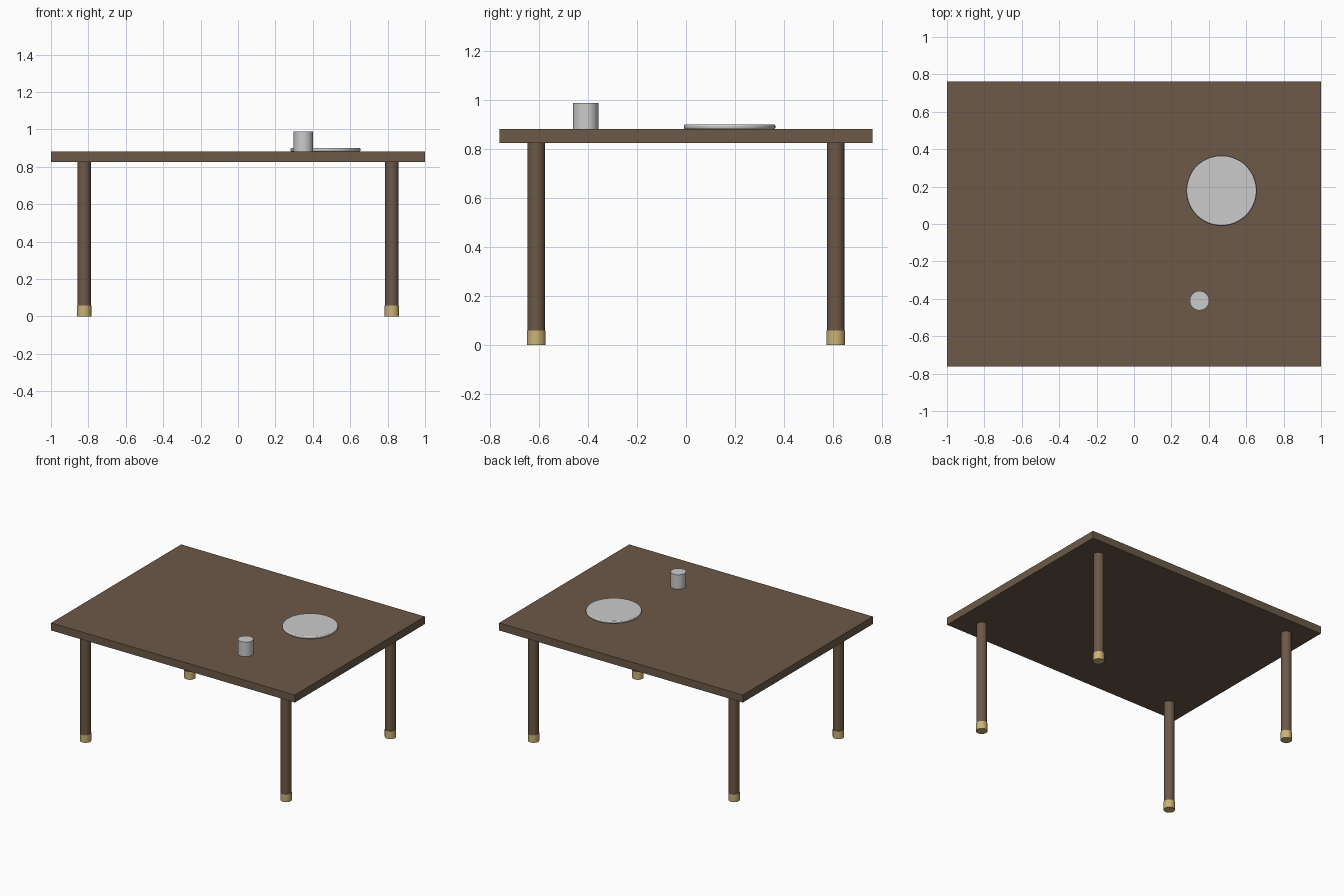
import bpy, math

if "Cube" in bpy.data.objects:
    bpy.data.objects.remove(bpy.data.objects["Cube"])

TOP, UNDER = 0.882, 0.826      # table top heights
LEG_X, LEG_Y = 0.823, 0.612    # leg positions


def material(name, color):
    m = bpy.data.materials.new(name)
    m.diffuse_color = (*color, 1)
    m.use_nodes = True
    m.node_tree.nodes["Principled BSDF"].inputs["Base Color"].default_value = m.diffuse_color
    return m


def cylinder(name, x, y, r, z0, z1, mat=None, bevel=0.0, sides=32):
    bpy.ops.mesh.primitive_cylinder_add(vertices=sides, radius=r, depth=z1 - z0,
                                        location=(x, y, (z0 + z1) / 2))
    ob = bpy.context.object
    ob.name = name
    if mat:
        ob.data.materials.append(mat)
    bpy.ops.object.shade_smooth_by_angle(angle=math.radians(35))
    if bevel:
        b = ob.modifiers.new("rounded_rim", 'BEVEL')
        b.width = bevel
        b.segments = 3
    return ob


wood = material("dark_wood", (0.15, 0.10, 0.065))
brass = material("brass", (0.60, 0.45, 0.18))

# Table top
bpy.ops.mesh.primitive_cube_add(size=1, location=(0, 0, (TOP + UNDER) / 2))
top = bpy.context.object
top.name = "table_top"
top.scale = (2.0, 1.524, TOP - UNDER)
bpy.ops.object.transform_apply(location=False, rotation=False, scale=True)
top.data.materials.append(wood)

# Four round legs with brass feet
for sy, fb in ((-1, "front"), (1, "back")):
    for sx, lr in ((-1, "left"), (1, "right")):
        x, y = sx * LEG_X, sy * LEG_Y
        cylinder(f"{fb}_{lr}_leg", x, y, 0.036, 0.002, UNDER, wood)
        cylinder(f"{fb}_{lr}_foot", x, y, 0.0385, 0.0, 0.058, brass)

# Plate and cup on the table
cylinder("plate", 0.468, 0.178, 0.187, TOP, 0.901, bevel=0.006, sides=64)
cylinder("cup", 0.35, -0.41, 0.052, TOP, 0.989)
